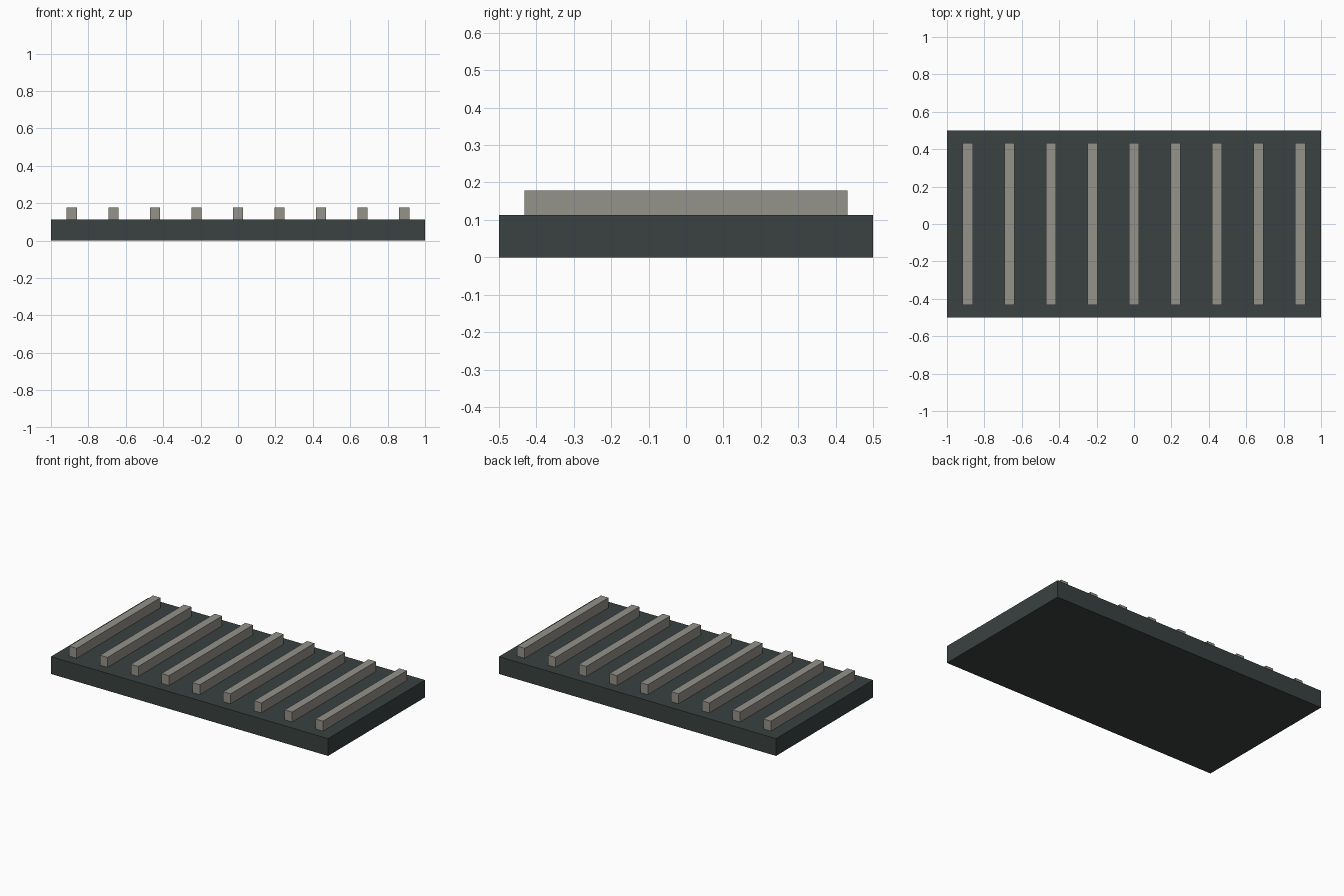
import bpy

if "Cube" in bpy.data.objects:
    bpy.data.objects.remove(bpy.data.objects["Cube"])

BASE_TOP = 0.113
BAR_TOP = 0.178
BAR_COUNT = 9
BAR_PITCH = 0.2222


def material(name, rgb):
    mat = bpy.data.materials.new(name)
    mat.diffuse_color = (*rgb, 1.0)
    mat.use_nodes = True
    mat.node_tree.nodes["Principled BSDF"].inputs["Base Color"].default_value = mat.diffuse_color
    return mat


def box(name, centre, size, mat):
    bpy.ops.mesh.primitive_cube_add(size=1, location=centre)
    obj = bpy.context.object
    obj.name = name
    obj.scale = size
    bpy.ops.object.transform_apply(location=False, rotation=False, scale=True)
    obj.data.materials.append(mat)
    return obj


dark = material("dark_slab", (0.042, 0.054, 0.053))
grey = material("warm_grey", (0.296, 0.287, 0.254))

# Flat slab
box("base_slab", (0, 0, BASE_TOP / 2), (2, 1, BASE_TOP), dark)

# Row of evenly spaced raised bars
for i in range(BAR_COUNT):
    x = (i - (BAR_COUNT - 1) / 2) * BAR_PITCH
    box(f"raised_bar_{i + 1}", (x, 0, (BASE_TOP + BAR_TOP) / 2),
        (0.054, 0.864, BAR_TOP - BASE_TOP), grey)
